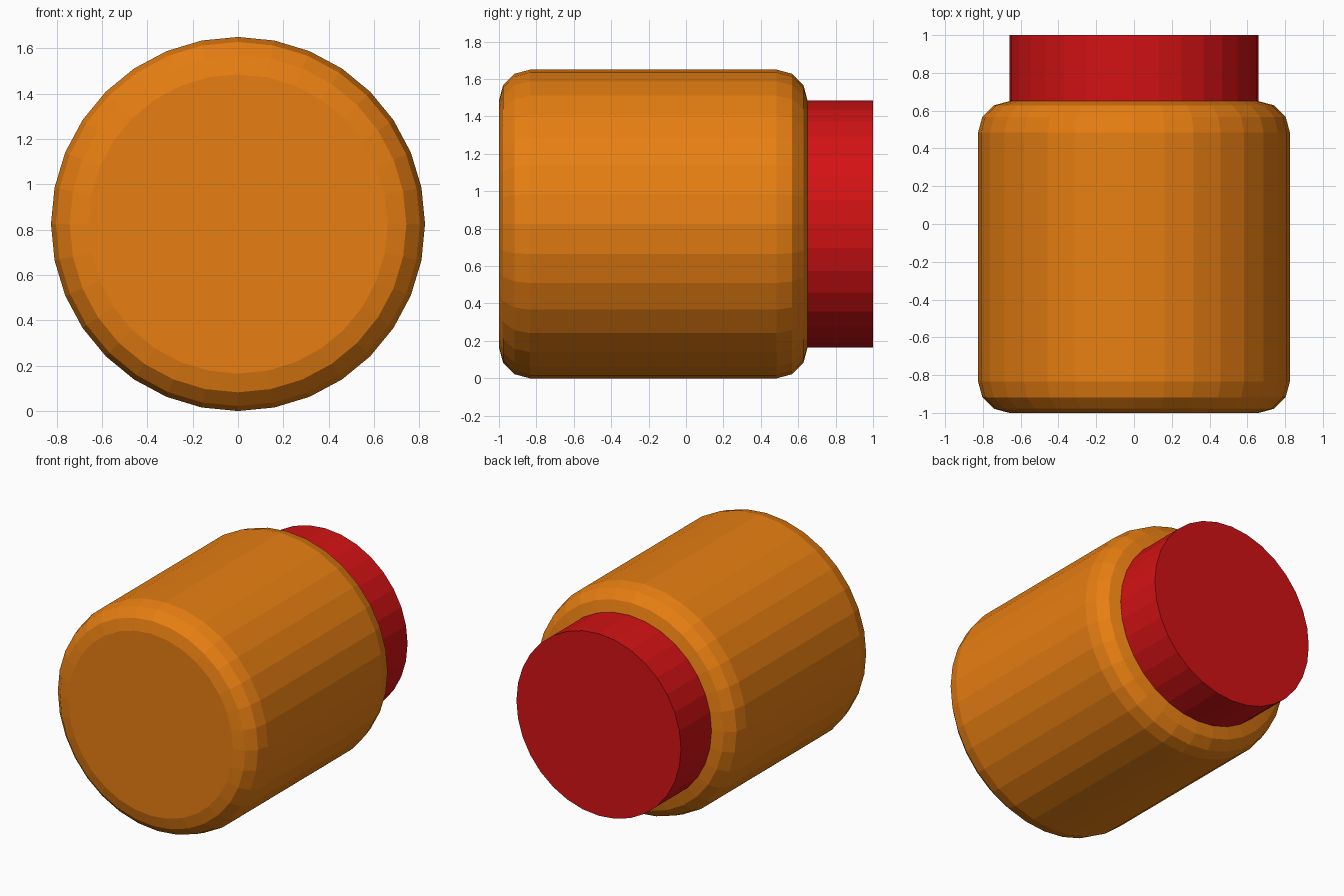
import bpy, bmesh, math

if "Cube" in bpy.data.objects:
    bpy.data.objects.remove(bpy.data.objects["Cube"])

SIDES = 32
R, BEVEL, CENTRE_Z = 0.825, 0.165, 0.825


def material(name, rgb):
    mat = bpy.data.materials.new(name)
    mat.diffuse_color = (*rgb, 1)
    mat.use_nodes = True
    mat.node_tree.nodes["Principled BSDF"].inputs["Base Color"].default_value = mat.diffuse_color
    return mat


def lathe_y(name, profile, mat, close_start=True):
    """Turn a (radius, y) profile around the lying axis of the jar."""
    bm = bmesh.new()
    rings = []
    for r, y in profile:
        rings.append([bm.verts.new((r * math.sin(a), y, CENTRE_Z + r * math.cos(a)))
                      for a in (2 * math.pi * i / SIDES for i in range(SIDES))])
    for lo, hi in zip(rings, rings[1:]):
        for i in range(SIDES):
            j = (i + 1) % SIDES
            bm.faces.new((lo[i], lo[j], hi[j], hi[i]))
    if close_start:
        bm.faces.new(rings[0])
    bm.faces.new(rings[-1])
    bmesh.ops.recalc_face_normals(bm, faces=bm.faces)
    # make sure the far end faces outwards (+y)
    bm.normal_update()
    if max(bm.faces, key=lambda f: f.calc_center_median().y).normal.y < 0:
        bmesh.ops.reverse_faces(bm, faces=bm.faces)
    mesh = bpy.data.meshes.new(name)
    bm.to_mesh(mesh)
    bm.free()
    mesh.materials.append(mat)
    obj = bpy.data.objects.new(name, mesh)
    bpy.context.collection.objects.link(obj)
    return obj


# Jar body: drum with three-segment rounded rims at both ends
arc = [math.radians(30 * i) for i in range(4)]
front = [(R - BEVEL + BEVEL * math.sin(a), -1 + BEVEL * (1 - math.cos(a))) for a in arc]
back = [(r, -0.35 - y) for r, y in reversed(front)]
lathe_y("jar_body", front + back, material("orange", (0.8, 0.21, 0.006)))

# Lid: plain cylinder seated on the flat back end
lathe_y("lid", [(0.66, 0.65), (0.66, 1.0)], material("red", (0.65, 0.006, 0.007)),
        close_start=False)
